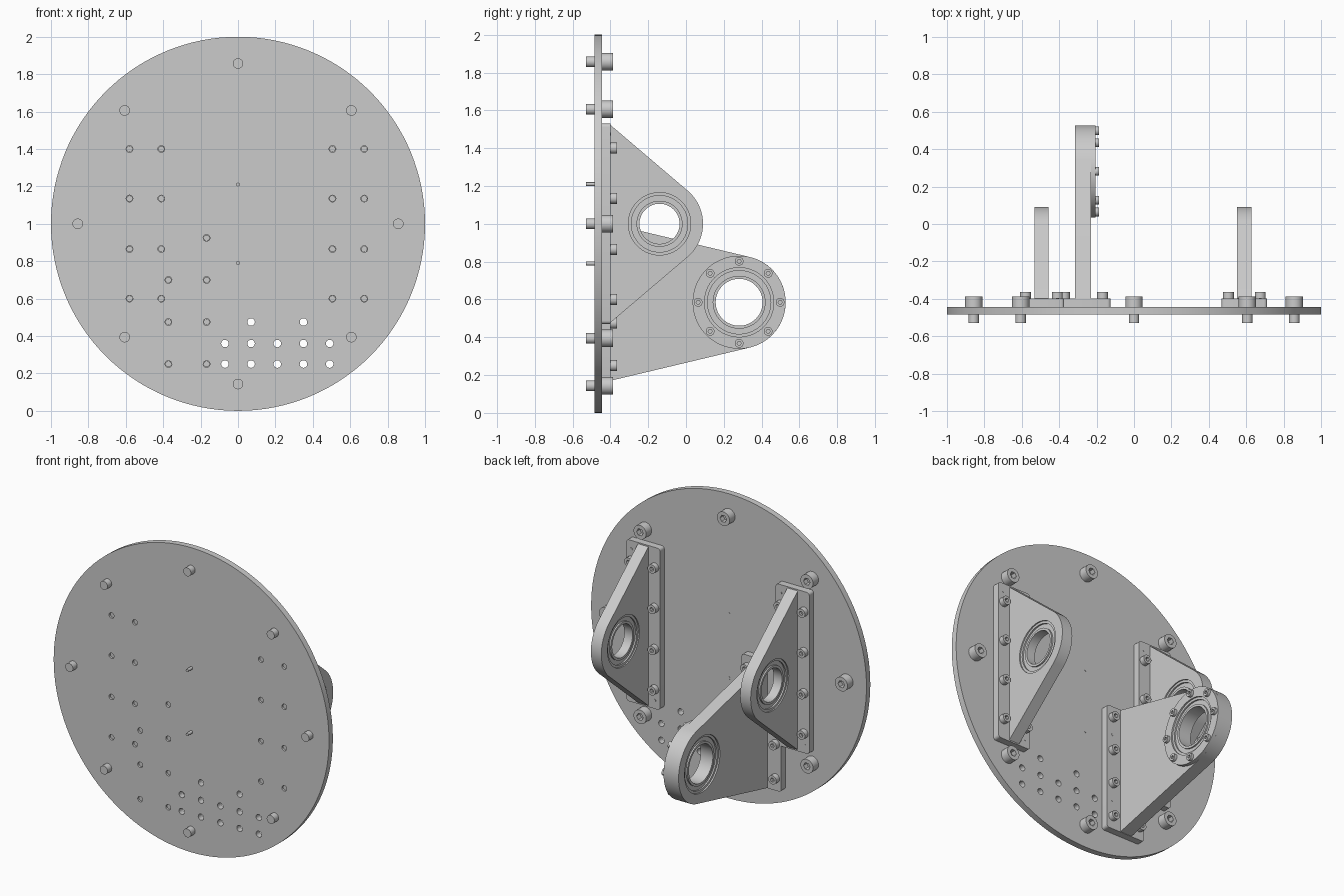
import bpy
from math import sin, cos, pi, atan2, acos, hypot
from mathutils import Matrix

if "Cube" in bpy.data.objects:
    bpy.data.objects.remove(bpy.data.objects["Cube"])

# local axes: FRONT draws in x-z and extrudes along y, SIDE draws in y-z and extrudes along x
FRONT = Matrix(((1, 0, 0), (0, 0, -1), (0, 1, 0))).to_4x4()
SIDE = Matrix(((0, 0, 1), (1, 0, 0), (0, 1, 0))).to_4x4()


def circle(u, v, r, n=24):
    return [(u + r * cos(2 * pi * i / n), v + r * sin(2 * pi * i / n)) for i in range(n)]


def rounded_rect(u0, u1, v0, v1, r=0.018):
    corners = [(u1 - r, v1 - r), (u0 + r, v1 - r), (u0 + r, v0 + r), (u1 - r, v0 + r)]
    return [(u + r * cos((k + i / 4) * pi / 2), v + r * sin((k + i / 4) * pi / 2))
            for k, (u, v) in enumerate(corners) for i in range(5)]


def extrude(name, loops, lo, hi, axes):
    """Fill the outline (first loop) minus holes (other loops) and extrude it from lo to hi."""
    curve = bpy.data.curves.new(name, 'CURVE')
    curve.dimensions = '2D'
    curve.fill_mode = 'BOTH'
    curve.extrude = (hi - lo) / 2
    for loop in loops:
        spline = curve.splines.new('POLY')
        spline.points.add(len(loop) - 1)
        for point, (u, v) in zip(spline.points, loop):
            point.co = (u, v, 0, 1)
        spline.use_cyclic_u = True
    obj = bpy.data.objects.new(name, curve)
    bpy.context.collection.objects.link(obj)
    mid = (lo + hi) / 2
    offset = (0, mid, 0) if axes is FRONT else (mid, 0, 0)
    obj.matrix_world = Matrix.Translation(offset) @ axes
    bpy.ops.object.select_all(action='DESELECT')
    bpy.context.view_layer.objects.active = obj
    obj.select_set(True)
    bpy.ops.object.convert(target='MESH')
    bpy.ops.object.shade_smooth_by_angle()
    return bpy.context.object


def ring(name, u, v, r_in, r_out, lo, hi, axes=SIDE):
    extrude(name, [circle(u, v, r_out, 64), circle(u, v, r_in, 64)], lo, hi, axes)


def screw(name, u, v, r_head, r_shank, tip, seat, top, axes):
    """Socket head screw: head with a hexagonal socket, shank closing the socket floor."""
    extrude(name + "_head", [circle(u, v, r_head), circle(u, v, r_shank * 0.85, 6)], seat, top, axes)
    extrude(name + "_shank", [circle(u, v, r_shank)], tip, seat + (top - seat) * 0.4, axes)


BACK, FACE, FLANGE = -0.484, -0.444, -0.398


def web_outline(cy, cz, r, half):
    """Triangular web: two lines tangent to the rounded nose."""
    dy, dz = FLANGE - cy, half
    a = atan2(dz, dy) - acos(r / hypot(dy, dz))
    arc = [(cy + r * cos(a - 2 * a * i / 40), cz + r * sin(a - 2 * a * i / 40)) for i in range(41)]
    return [(FLANGE - 0.01, cz + half)] + arc + [(FLANGE - 0.01, cz - half)]


def bearing(name, cy, cz, r_in, r_out, lo, hi):
    t = (r_out - r_in) / 3
    ring(name + "_outer_race", cy, cz, r_out - t * 0.8, r_out, lo, hi)
    ring(name + "_shield", cy, cz, r_in + t * 0.7, r_out - t * 0.7, lo + 0.01, hi - 0.01)
    ring(name + "_inner_race", cy, cz, r_in, r_in + t * 0.8, lo, hi)


# bracket screw positions
upper_z = (0.6, 0.865, 1.135, 1.4)
lower_z = (0.25, 0.475, 0.7, 0.925)
bracket_screws = [(x, z) for x in (-0.58, -0.41, 0.505, 0.675) for z in upper_z]
bracket_screws += [(x, z) for x in (-0.372, -0.168) for z in lower_z if (x, z) != (-0.372, 0.925)]

# round base plate with open hole pattern and screw holes
open_holes = [(x, z) for x in (-0.07, 0.07, 0.21, 0.35, 0.49) for z in (0.25, 0.36)]
open_holes += [(0.07, 0.475), (0.35, 0.475)]
holes = [circle(x, z, 0.02) for x, z in open_holes]
holes += [circle(x, z, 0.018, 16) for x, z in bracket_screws]
extrude("base_plate", [circle(0, 1, 1, 128)] + holes, BACK, FACE, FRONT)

# rim screws
for i in range(8):
    a = i * pi / 4
    screw("rim_screw", 0.857 * cos(a), 1 + 0.857 * sin(a), 0.046, 0.028, -0.528, FACE, -0.387, FRONT)

# locating pins
for z in (0.79, 1.21):
    extrude("locating_pin", [circle(0, z, 0.01, 16)], -0.528, FACE + 0.002, FRONT)

# bracket screws
for x, z in bracket_screws:
    screw("bracket_screw", x, z, 0.029, 0.0165, BACK + 0.012, FLANGE, -0.364, FRONT)

# two upper brackets with bearings
for side, x in (("left", -0.495), ("right", 0.59)):
    extrude(side + "_flange", [rounded_rect(x - 0.122, x + 0.122, 0.47, 1.53)], FACE, FLANGE, FRONT)
    extrude(side + "_web", [web_outline(-0.14, 1, 0.23, 0.53), circle(-0.14, 1, 0.165, 64)],
            x - 0.038, x + 0.038, SIDE)
    bearing(side + "_bearing", -0.14, 1, 0.106, 0.165, x - 0.03, x + 0.03)
    for px, pz in ((x + 0.085, 1.475), (x - 0.085, 0.525)):
        extrude(side + "_dowel", [circle(px, pz, 0.008, 12)], FACE, FLANGE + 0.002, FRONT)

# lower bracket with bearing and retaining cap
CY, CZ = 0.281, 0.585
extrude("lower_flange", [rounded_rect(-0.413, -0.125, 0.168, 1.002)], FACE, FLANGE, FRONT)
extrude("lower_web", [web_outline(CY, CZ, 0.246, 0.417), circle(CY, CZ, 0.183, 64)],
        -0.315, -0.23, SIDE)
ring("retaining_cap", CY, CZ, 0.183, 0.246, -0.23, -0.206)
bearing("lower_bearing", CY, CZ, 0.124, 0.183, -0.305, -0.216)
for i in range(8):
    a = i * pi / 4
    screw("cap_screw", CY + 0.217 * cos(a), CZ + 0.217 * sin(a), 0.023, 0.013, -0.24, -0.206, -0.187, SIDE)
for z in (0.36, 0.81):
    extrude("lower_dowel", [circle(-0.168, z, 0.008, 12)], FACE, FLANGE + 0.002, FRONT)
